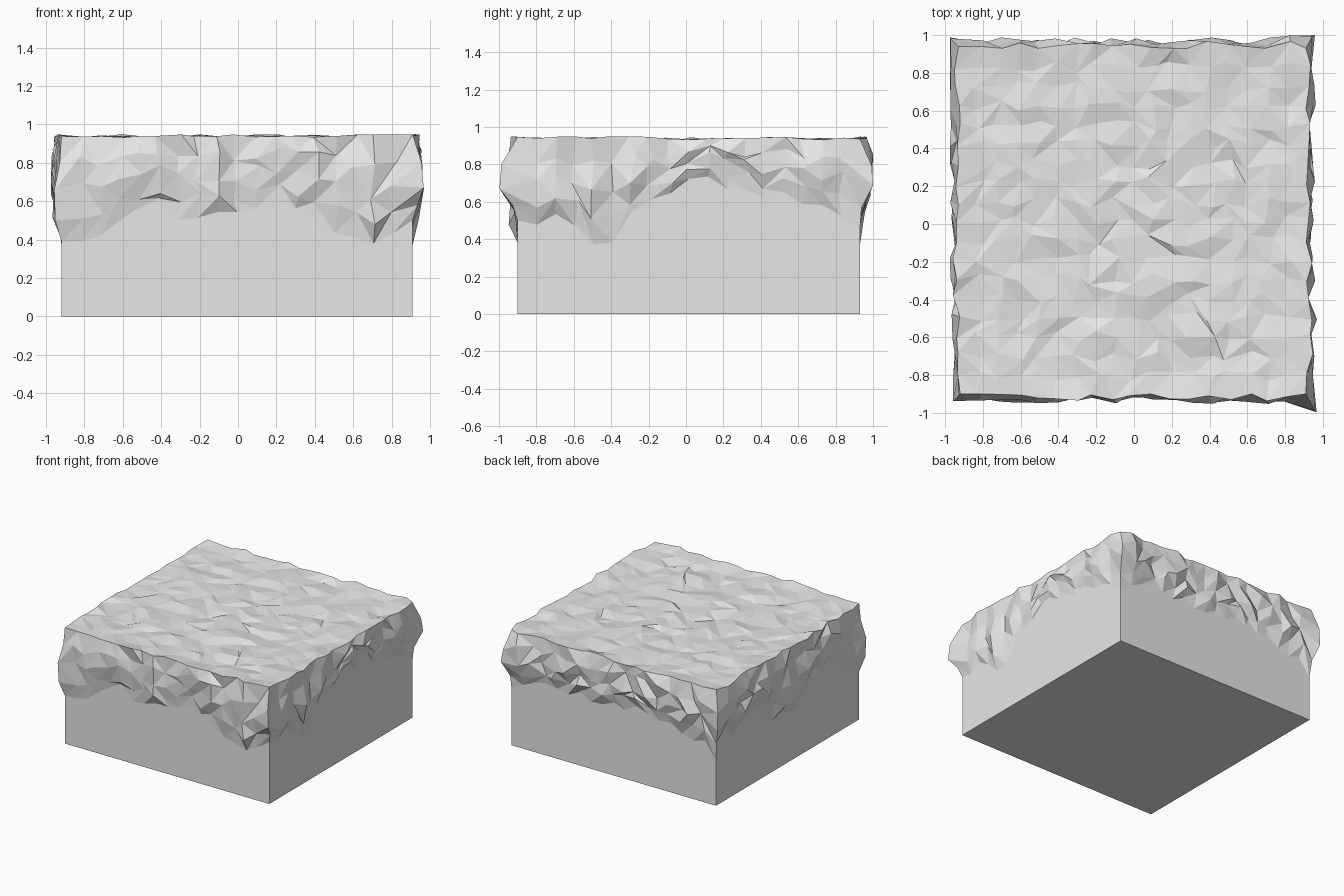
import bpy, bmesh, random
from mathutils import Vector, noise

random.seed(7)
if "Cube" in bpy.data.objects:
    bpy.data.objects.remove(bpy.data.objects["Cube"])

stone = bpy.data.materials.new("grey_stone")
stone.use_nodes = True
stone.diffuse_color = (0.8, 0.8, 0.8, 1)
stone.node_tree.nodes["Principled BSDF"].inputs["Base Color"].default_value = (0.8, 0.8, 0.8, 1)

N = 18                                   # cells along each side
LO, HI = Vector((-0.92, -0.9, 0)), Vector((0.91, 0.93, 0))

# Lower edge of the rough band along each wall, counterclockwise from above
BAND = {
    "front": (0.42, 0.47, 0.58, 0.53, 0.56, 0.6, 0.5, 0.37, 0.48),
    "right": (0.48, 0.52, 0.34, 0.58, 0.72, 0.72, 0.62, 0.6, 0.47),
    "back": (0.47, 0.52, 0.6, 0.55, 0.58, 0.6, 0.53, 0.5, 0.42),
    "left": (0.42, 0.55, 0.6, 0.45, 0.4, 0.5, 0.6, 0.5, 0.42),
}
NORMALS = [Vector((0, -1, 0)), Vector((1, 0, 0)), Vector((0, 1, 0)), Vector((-1, 0, 0))]
ROWS = ((0, 0), (0.22, 0.025), (0.48, 0.036), (0.74, 0.03), (1, 0.016))


def sample(values, t):
    """Linear interpolation along a list."""
    f = t * (len(values) - 1)
    i = min(int(f), len(values) - 2)
    return values[i] + (values[i + 1] - values[i]) * (f - i)


def grid_point(i, j):
    return Vector((LO.x + (HI.x - LO.x) * i / N, LO.y + (HI.y - LO.y) * j / N, 0))


def wobble(amount):
    return random.uniform(-amount, amount)


def split_quad(bm, a, b, c, d):
    """Two triangles with a random diagonal."""
    if random.random() < 0.5:
        a, b, c, d = b, c, d, a
    bm.faces.new((a, b, c))
    bm.faces.new((a, c, d))


bm = bmesh.new()

# Rough walls: one column of vertices per step around the block
columns, rim = [], {}
for s, band in enumerate(BAND.values()):
    for k in range(N):
        i, j = ((k, 0), (N, k), (N - k, N), (0, N - k))[s]
        base = grid_point(i, j)
        out = NORMALS[s] + (NORMALS[s - 1] if k == 0 else Vector())
        along = Vector((-NORMALS[s].y, NORMALS[s].x, 0))
        low = sample(band, k / N) + wobble(0.03)
        column = [bm.verts.new(base)]
        for r, (t, bulge) in enumerate(ROWS):
            z = low + (0.94 - low) * t
            p = base.copy()
            if r:
                p += out * max(0, bulge + wobble(0.024))
                p += along * (wobble(0.022) if k else 0)
            p.z = z + wobble(0.01 if r == len(ROWS) - 1 else 0.03)
            # Strongest bulges at the two left-hand corners
            if s == 1 and k == 0 and r in (2, 3):
                p += Vector((0.02, -0.06, 0))
            if s == 2 and k in (0, 1) and r in (2, 3):
                p.y += 0.03
            p.x = max(-0.975, min(0.97, p.x))
            p.y = max(-1, min(1, p.y))
            column.append(bm.verts.new(p))
        columns.append(column)
        rim[i, j] = column[-1]

for c, column in enumerate(columns):
    nxt = columns[(c + 1) % len(columns)]
    bm.faces.new((column[0], nxt[0], nxt[1], column[1]))
    for r in range(1, len(ROWS)):
        split_quad(bm, column[r], nxt[r], nxt[r + 1], column[r + 1])

# Flat underside
bm.faces.new([column[0] for column in reversed(columns)])

# Uneven top joined to the rim
top = dict(rim)
for i in range(1, N):
    for j in range(1, N):
        p = grid_point(i, j) + Vector((wobble(0.032), wobble(0.032), 0))
        p.z = 0.928 + 0.012 * noise.noise(p * 3) + wobble(0.013)
        top[i, j] = bm.verts.new(p)
for i in range(N):
    for j in range(N):
        split_quad(bm, top[i, j], top[i + 1, j], top[i + 1, j + 1], top[i, j + 1])

bmesh.ops.recalc_face_normals(bm, faces=bm.faces)
mesh = bpy.data.meshes.new("rough_stone_block")
bm.to_mesh(mesh)
bm.free()
mesh.materials.append(stone)
block = bpy.data.objects.new("rough_stone_block", mesh)
bpy.context.collection.objects.link(block)
